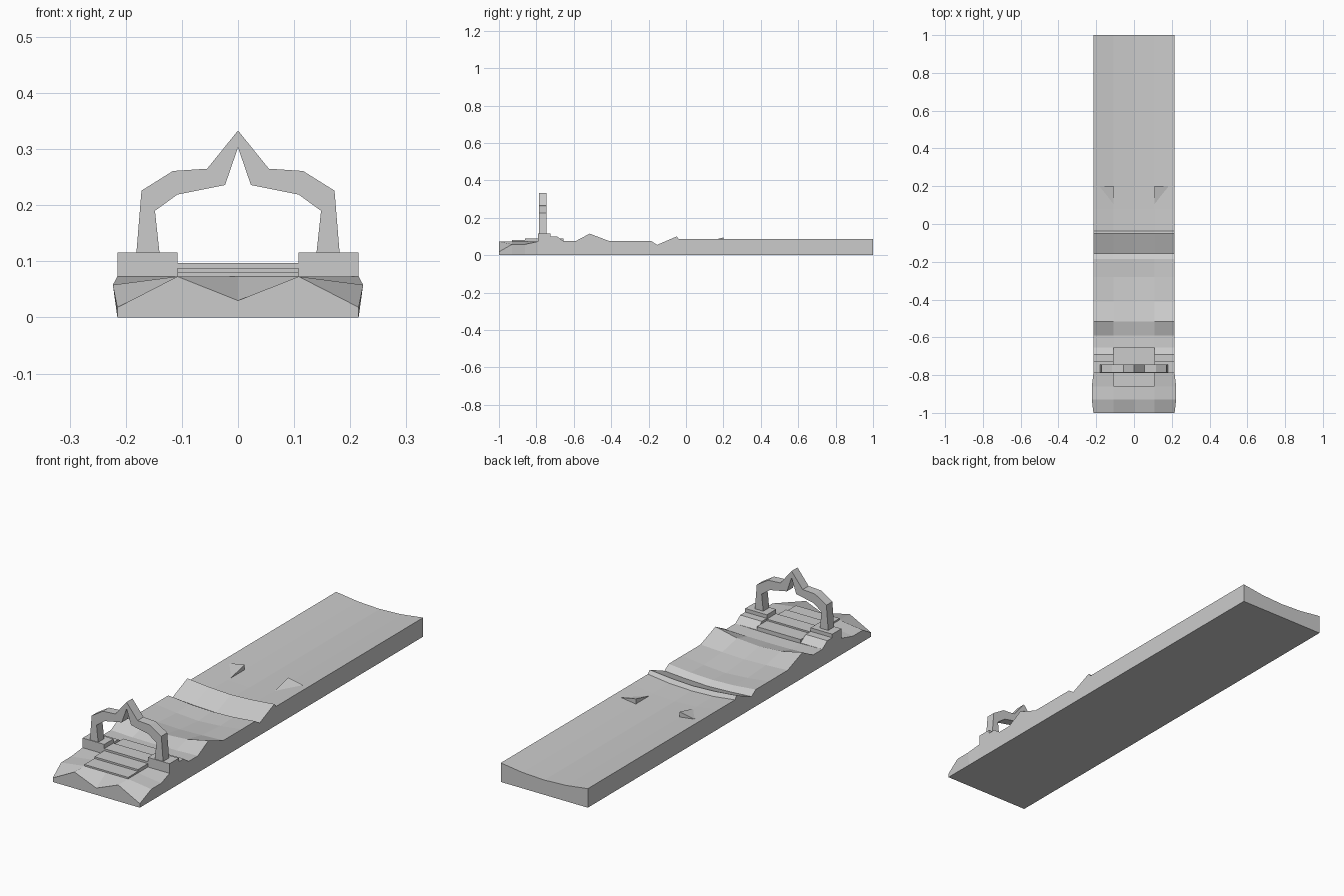
import bpy
import bmesh

cube = bpy.data.objects.get("Cube")
if cube:
    bpy.data.objects.remove(cube, do_unlink=True)

stone = bpy.data.materials.new("grey_stone")
stone.use_nodes = True
GREY = (0.6, 0.6, 0.6, 1)
stone.diffuse_color = GREY
stone.node_tree.nodes["Principled BSDF"].inputs["Base Color"].default_value = GREY

HALF = 0.215   # half width of the track
MID = 0.108    # half width of the central lane


def loft(name, rings):
    """Join closed rings of points with quads and cap both ends."""
    bm = bmesh.new()
    loops = [[bm.verts.new(p) for p in ring] for ring in rings]
    n = len(loops[0])
    for a, b in zip(loops, loops[1:]):
        for i in range(n):
            j = (i + 1) % n
            bm.faces.new((a[i], a[j], b[j], b[i]))
    bm.faces.new(loops[0])
    bm.faces.new(loops[-1])
    bmesh.ops.recalc_face_normals(bm, faces=bm.faces)
    mesh = bpy.data.meshes.new(name)
    bm.to_mesh(mesh)
    bm.free()
    mesh.materials.append(stone)
    obj = bpy.data.objects.new(name, mesh)
    bpy.context.collection.objects.link(obj)
    return obj


def profile_x(name, profile, x0, x1):
    """Extrude a (y, z) profile along x."""
    return loft(name, [[(x, y, z) for y, z in profile] for x in (x0, x1)])


# Track bed: y, half width at top, then heights at edge, lane border and centre
stations = [
    (-1.0, HALF, 0.018, 0.073, 0.03),
    (-0.93, 0.223, 0.058, 0.073, 0.073),
    (-0.86, 0.223, 0.058, 0.073, 0.073),
    (-0.79, HALF, 0.073, 0.073, 0.073),
    (-0.655, HALF, 0.075, 0.073, 0.072),
    (-0.59, HALF, 0.075, 0.071, 0.07),
    (-0.515, HALF, 0.115, 0.092, 0.085),
    (-0.41, HALF, 0.075, 0.07, 0.067),
    (-0.28, HALF, 0.075, 0.062, 0.055),
    (-0.185, HALF, 0.075, 0.065, 0.061),
    (-0.155, HALF, 0.055, 0.048, 0.044),
    (-0.05, HALF, 0.1, 0.09, 0.085),
    (-0.038, HALF, 0.085, 0.072, 0.068),
    (0.08, HALF, 0.085, 0.071, 0.066),
    (1.0, HALF, 0.085, 0.071, 0.066),
]
loft("track_bed", [
    [(-HALF, y, 0), (-w, y, edge), (-MID, y, lane), (0, y, mid),
     (MID, y, lane), (w, y, edge), (HALF, y, 0)]
    for y, w, edge, lane, mid in stations])

# Stepped central walkway
steps = [(-0.93, 0.06), (-0.93, 0.08), (-0.86, 0.08), (-0.86, 0.088),
         (-0.79, 0.088), (-0.79, 0.097), (-0.725, 0.097), (-0.725, 0.09),
         (-0.655, 0.09), (-0.655, 0.06)]
profile_x("walkway_steps", steps, -MID, MID)

# Arch footings and lifted slab corners on both sides
footing = [(-0.79, 0.05), (-0.79, 0.116), (-0.725, 0.116), (-0.725, 0.1),
           (-0.69, 0.1), (-0.655, 0.075), (-0.655, 0.05)]
for side, s in (("left", 1), ("right", -1)):
    profile_x(side + "_footing", footing, s * MID, s * HALF)
    loft(side + "_lifted_slab", [
        [(s * MID, 0.1, 0.07), (s * MID, 0.2, 0.094), (s * MID, 0.2, 0.06)],
        [(s * 0.18, 0.1, 0.07), (s * 0.18, 0.2, 0.081), (s * 0.18, 0.2, 0.06)]])

# Pointed arch: paired outer and inner points from left foot to the peak
outer = [(0.181, 0.116), (0.172, 0.226), (0.116, 0.261), (0.055, 0.265), (0, 0.333)]
inner = [(0.14, 0.116), (0.148, 0.19), (0.108, 0.219), (0.023, 0.236), (0, 0.303)]
half = list(zip(outer, inner))
mirrored = [((-o[0], o[1]), (-i[0], i[1])) for o, i in reversed(half[:-1])]
FRONT, BACK = -0.787, -0.745
loft("pointed_arch", [
    [(o[0], FRONT, o[1]), (o[0], BACK, o[1]), (i[0], BACK, i[1]), (i[0], FRONT, i[1])]
    for o, i in half + mirrored])
